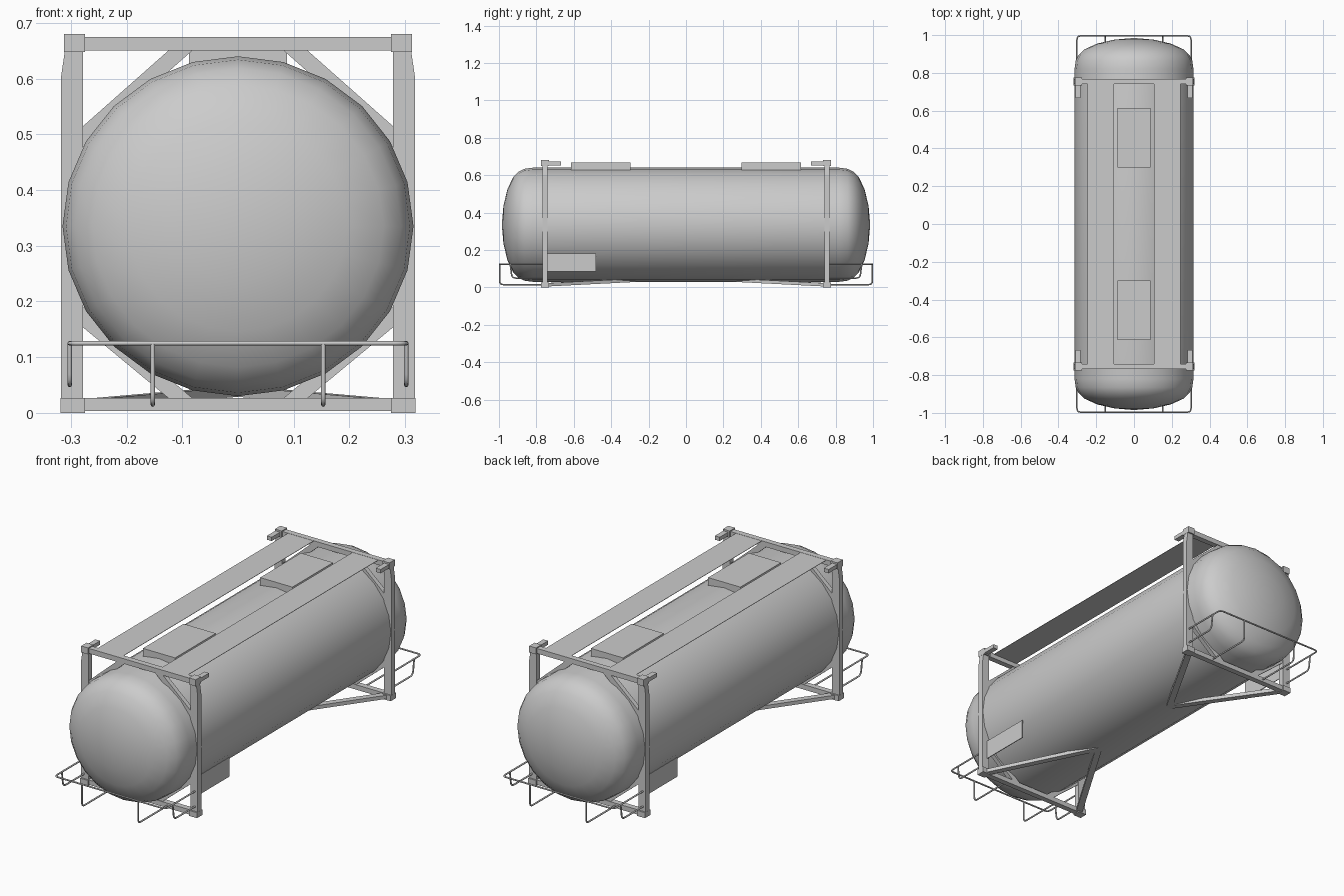
import bpy, bmesh, math
from mathutils import Vector

if "Cube" in bpy.data.objects:
    bpy.data.objects.remove(bpy.data.objects["Cube"])

grey = bpy.data.materials.new("painted grey")
grey.diffuse_color = (0.6, 0.6, 0.6, 1)
grey.use_nodes = True
grey.node_tree.nodes["Principled BSDF"].inputs["Base Color"].default_value = grey.diffuse_color


def finish(name, bm, smooth=None):
    bmesh.ops.recalc_face_normals(bm, faces=bm.faces)
    me = bpy.data.meshes.new(name)
    bm.to_mesh(me)
    bm.free()
    me.materials.append(grey)
    ob = bpy.data.objects.new(name, me)
    bpy.context.collection.objects.link(ob)
    if smooth:
        bpy.ops.object.select_all(action='DESELECT')
        ob.select_set(True)
        bpy.context.view_layer.objects.active = ob
        bpy.ops.object.shade_smooth_by_angle(angle=math.radians(smooth))
    return ob


def prism(name, loop_a, loop_b):
    """Solid between two matching polygons."""
    bm = bmesh.new()
    a = [bm.verts.new(p) for p in loop_a]
    b = [bm.verts.new(p) for p in loop_b]
    n = len(a)
    bm.faces.new(a)
    bm.faces.new(b[::-1])
    for i in range(n):
        bm.faces.new((a[i], b[i], b[(i + 1) % n], a[(i + 1) % n]))
    return finish(name, bm)


def plate_xz(name, pts, y0, y1):
    return prism(name, [(x, y0, z) for x, z in pts], [(x, y1, z) for x, z in pts])


def box(name, x0, x1, y0, y1, z0, z1):
    return plate_xz(name, [(x0, z0), (x1, z0), (x1, z1), (x0, z1)], y0, y1)


def beam(name, a, b, w, h):
    a, b = Vector(a), Vector(b)
    d = b - a
    s = Vector((d.y, -d.x, 0)).normalized() * w / 2
    u = Vector((0, 0, h / 2))
    ends = [[p - s - u, p + s - u, p + s + u, p - s + u] for p in (a, b)]
    return prism(name, *ends)


def tube(name, pts, r=0.004, fillet=0.02):
    """Round bar along a path with rounded corners."""
    pts = [Vector(p) for p in pts]
    path = [pts[0]]
    for p, q, t in zip(pts, pts[1:], pts[2:]):
        a = q + (p - q).normalized() * fillet
        b = q + (t - q).normalized() * fillet
        for i in range(5):
            k = i / 4
            path.append(a * (1 - k) ** 2 + q * 2 * k * (1 - k) + b * k * k)
    path.append(pts[-1])
    cu = bpy.data.curves.new(name, 'CURVE')
    cu.dimensions = '3D'
    cu.bevel_depth = r
    cu.bevel_resolution = 2
    cu.use_fill_caps = True
    sp = cu.splines.new('POLY')
    sp.points.add(len(path) - 1)
    for sp_pt, p in zip(sp.points, path):
        sp_pt.co = (*p, 1)
    tmp = bpy.data.objects.new(name + "_path", cu)
    bpy.context.collection.objects.link(tmp)
    bpy.context.view_layer.update()
    me = bpy.data.meshes.new_from_object(tmp.evaluated_get(bpy.context.evaluated_depsgraph_get()))
    bpy.data.objects.remove(tmp)
    bm = bmesh.new()
    bm.from_mesh(me)
    return finish(name, bm, 50)


# tank: 24-sided barrel with dished ends
half = [(1, 0.82), (0.98, 0.865), (0.93, 0.895), (0.83, 0.925), (0.62, 0.955), (0.33, 0.976)]
prof = [(r, -y) for r, y in half[::-1]] + half
bm = bmesh.new()
rings = []
for r, y in prof:
    rings.append([bm.verts.new((0.315 * r * math.sin(i * math.tau / 24), y,
                                0.335 + 0.305 * r * math.cos(i * math.tau / 24)))
                  for i in range(24)])
for a, b in zip(rings, rings[1:]):
    for i in range(24):
        bm.faces.new((a[i], a[(i + 1) % 24], b[(i + 1) % 24], b[i]))
for ring, y in ((rings[0], -0.985), (rings[-1], 0.985)):
    tip = bm.verts.new((0, y, 0.335))
    for i in range(24):
        bm.faces.new((ring[i], ring[(i + 1) % 24], tip))
finish("tank", bm, 40)

for sy in (-1, 1):
    end = "front" if sy < 0 else "back"
    ya, yb = sy * 0.74, sy * 0.768

    # end frame cross beams
    box(end + "_top_beam", -0.29, 0.29, ya, yb, 0.65, 0.675)
    box(end + "_bottom_beam", -0.29, 0.29, ya, yb, 0.003, 0.027)

    # manhole cover box on top of the tank
    box(end + "_hatch", -0.088, 0.088, sy * 0.298, sy * 0.615, 0.62, 0.667)

    # guard rail loop around the tank end
    tube(end + "_guard_rail", [(-0.302, sy * 0.76, 0.125), (-0.302, sy * 0.996, 0.125),
                               (0.302, sy * 0.996, 0.125), (0.302, sy * 0.76, 0.125)])

    for sx in (-1, 1):
        name = end + ("_left" if sx < 0 else "_right")

        # corner post, narrowing at the top
        plate_xz(name + "_post", [(sx * x, z) for x, z in
                 [(0.278, 0.02), (0.318, 0.02), (0.318, 0.6), (0.31, 0.655), (0.278, 0.655)]], ya, yb)

        # corner castings and lifting arm
        box(name + "_bottom_casting", sx * 0.275, sx * 0.319, sy * 0.733, sy * 0.775, 0, 0.027)
        box(name + "_top_casting", sx * 0.275, sx * 0.312, sy * 0.733, sy * 0.775, 0.648, 0.68)
        box(name + "_lifting_arm", sx * 0.284, sx * 0.31, sy * 0.668, sy * 0.735, 0.653, 0.672)

        # diagonal corner braces in the end frame
        for part, pts in (("_upper_brace", [(0.28, 0.513), (0.123, 0.652), (0.08, 0.652), (0.28, 0.475)]),
                          ("_lower_brace", [(0.28, 0.155), (0.123, 0.025), (0.08, 0.025), (0.28, 0.193)])):
            plate_xz(name + part, [(sx * x, z) for x, z in pts], sy * 0.743, sy * 0.765)

        # V braces under the tank
        beam(name + "_under_brace", (sx * 0.288, sy * 0.75, 0.014), (0, sy * 0.26, 0.039), 0.03, 0.018)

        # guard rail legs
        tube(name + "_rail_leg", [(sx * 0.153, sy * 0.996, 0.125), (sx * 0.153, sy * 0.996, 0.015),
                                  (sx * 0.153, sy * 0.76, 0.015)])
        tube(name + "_rail_side_leg", [(sx * 0.302, sy * 0.94, 0.125), (sx * 0.302, sy * 0.93, 0.05),
                                       (sx * 0.302, sy * 0.76, 0.05)])

    # data plate beside one post of each frame
    s = -sy
    box(end + "_data_plate", s * 0.286, s * 0.29, sy * 0.48, sy * 0.74, 0.085, 0.18)

# walkway planks along the top
for sx, side in ((-1, "left"), (1, "right")):
    box(side + "_walkway", sx * 0.106, sx * 0.246, -0.742, 0.742, 0.672, 0.674)
